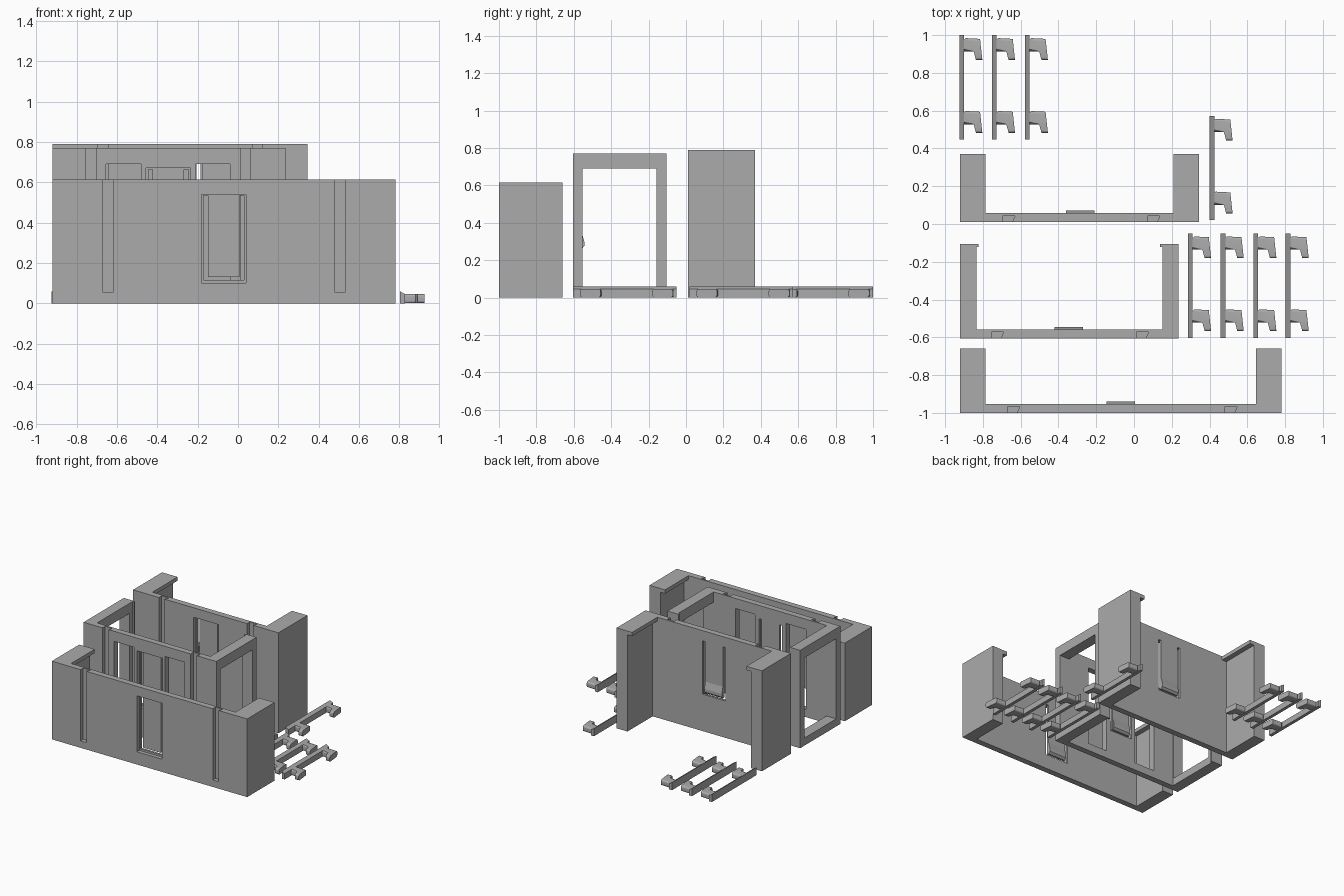
import bpy, bmesh

if "Cube" in bpy.data.objects:
    bpy.data.objects.remove(bpy.data.objects["Cube"])

gray = bpy.data.materials.new("plain gray")
gray.diffuse_color = (0.41, 0.41, 0.41, 1)
gray.use_nodes = True
gray.node_tree.nodes["Principled BSDF"].inputs["Base Color"].default_value = gray.diffuse_color


def prism(name, pts, axis, lo, hi):
    """Extrude a 2D profile along x (pts are y,z) or z (pts are x,y)."""
    bm = bmesh.new()

    def place(p, t):
        return (t, p[0], p[1]) if axis == "x" else (p[0], p[1], t)
    a = [bm.verts.new(place(p, lo)) for p in pts]
    b = [bm.verts.new(place(p, hi)) for p in pts]
    n = len(pts)
    bm.faces.new(a)
    bm.faces.new(b)
    for i in range(n):
        bm.faces.new((a[i], a[(i + 1) % n], b[(i + 1) % n], b[i]))
    bmesh.ops.recalc_face_normals(bm, faces=bm.faces[:])
    me = bpy.data.meshes.new(name)
    bm.to_mesh(me)
    bm.free()
    me.materials.append(gray)
    ob = bpy.data.objects.new(name, me)
    bpy.context.collection.objects.link(ob)
    return ob


def box(name, x0, x1, y0, y1, z0, z1):
    return prism(name, [(x0, y0), (x1, y0), (x1, y1), (x0, y1)], "z", z0, z1)


def cut(ob, cutters):
    """Subtract every cutter, then discard it."""
    for c in cutters:
        m = ob.modifiers.new("cut", "BOOLEAN")
        m.operation, m.solver, m.object = "DIFFERENCE", "EXACT", c
    bpy.context.view_layer.update()
    dg = bpy.context.evaluated_depsgraph_get()
    me = bpy.data.meshes.new_from_object(ob.evaluated_get(dg))
    ob.modifiers.clear()
    ob.data = me
    for c in cutters:
        bpy.data.objects.remove(c)


def panel(name, x0, x1, y0, y1, h, wing, slots, latch_x, latch_z, doors=(), frame=False):
    w = y0 + 0.047                                  # back of the main wall
    ob = prism(name, [(x0, y0), (x1, y0), (x1, y1), (x1 - wing, y1), (x1 - wing, w),
                      (x0 + wing, w), (x0 + wing, y1), (x0, y1)], "z", 0, h)
    cutters = []
    # undercut grooves, open at the top
    for s in slots:
        cutters.append(prism("groove_cut", [(s, y0 - 0.01), (s + 0.046, y0 - 0.01),
                       (s + 0.065, y0 + 0.033), (s, y0 + 0.033)], "z", 0.055, h + 0.05))
    # recess with a springy tab hanging in it
    b, t, c = latch_z, latch_z + 0.44, latch_x
    cutters.append(box("recess_cut", c - 0.11, c + 0.11, y0 - 0.01, y0 + 0.03, b, t))
    for side in (-1, 1):
        xa, xb = sorted((c + side * 0.078, c + side * 0.10))
        cutters.append(box("slit_cut", xa, xb, y0 + 0.02, w + 0.01, b + 0.015, t - 0.005))
    cutters.append(box("slit_cut", c - 0.09, c + 0.09, y0 + 0.021, w + 0.011, b + 0.0151, b + 0.03))
    # doorways and open side frames
    for d0, d1 in doors:
        cutters.append(box("door_cut", d0, d1, y0 - 0.02, w + 0.02, 0.06, 0.69))
    if frame:
        cutters.append(box("frame_cut", x0 - 0.1, x0 + wing + 0.05, y0 + 0.052, y1 - 0.052, 0.06, 0.69))
        cutters.append(box("frame_cut", x1 - wing - 0.05, x1 + 0.1, y0 + 0.052, y1 - 0.052, 0.06, 0.69))
    cut(ob, cutters)
    # catch bump on the back of the tab
    prism(name + "_catch", [(w, b + 0.03), (w + 0.014, b + 0.045), (w + 0.014, b + 0.07),
                            (w, b + 0.12)], "x", c - 0.076, c + 0.076)
    # inner lips: end strips on the framed panel, top ledges on the others
    for side in (-1, 1):
        xi = x0 + wing if side < 0 else x1 - wing
        reach = 0.013 if frame else 0.04
        xa, xb = sorted((xi, xi - side * reach))
        if frame:
            box(name + "_end_lip", xa, xb, y1 - 0.016, y1, 0, h)
        else:
            box(name + "_top_ledge", xa, xb, w, y1, h - 0.03, h)


panel("front_panel", -0.92, 0.78, -1.0, -0.66, 0.615, 0.095, (-0.67, 0.481), -0.07, 0.10)
panel("middle_panel", -0.92, 0.235, -0.605, -0.105, 0.77, 0.085, (-0.755, 0.012), -0.345, 0.23,
      doors=((-0.655, -0.48), (-0.21, -0.04)), frame=True)
panel("rear_panel", -0.92, 0.345, 0.01, 0.37, 0.79, 0.095, (-0.695, 0.072), -0.285, 0.275)


def rail(x, y):
    """Connector rail with two hooked lugs; y is its far end."""
    bar = box("rail", x, x + 0.025, y - 0.553, y, 0, 0.06)
    for v in bar.data.vertices:                     # sloping top edge
        if v.co.z > 0.03 and v.co.x > x + 0.01:
            v.co.z = 0.046
    for top in (y - 0.016, y - 0.402):
        lug = prism("rail_lug", [(x + 0.02, top - 0.012), (x + 0.033, top), (x + 0.11, top - 0.004),
                    (x + 0.122, top - 0.115), (x + 0.088, top - 0.115), (x + 0.076, top - 0.07),
                    (x + 0.02, top - 0.07)], "z", 0.001, 0.046)
        # round the long edges facing front and back
        bm = bmesh.new()
        bm.from_mesh(lug.data)
        edges = []
        for e in bm.edges:
            d = e.verts[0].co - e.verts[1].co
            if abs(d.z) < 1e-5 and abs(d.x) > 0.03 and abs(d.x) > abs(d.y):
                edges.append(e)
        bmesh.ops.bevel(bm, geom=edges, offset=0.019, segments=4, profile=0.5,
                        affect="EDGES", clamp_overlap=True)
        bm.to_mesh(lug.data)
        bm.free()
        bpy.context.view_layer.objects.active = lug
        bpy.ops.object.select_all(action="DESELECT")
        lug.select_set(True)
        bpy.ops.object.shade_smooth_by_angle()


for x in (-0.925, -0.752, -0.578):
    rail(x, 1.0)
rail(0.40, 0.573)
for x in (0.286, 0.459, 0.632, 0.803):
    rail(x, -0.05)
